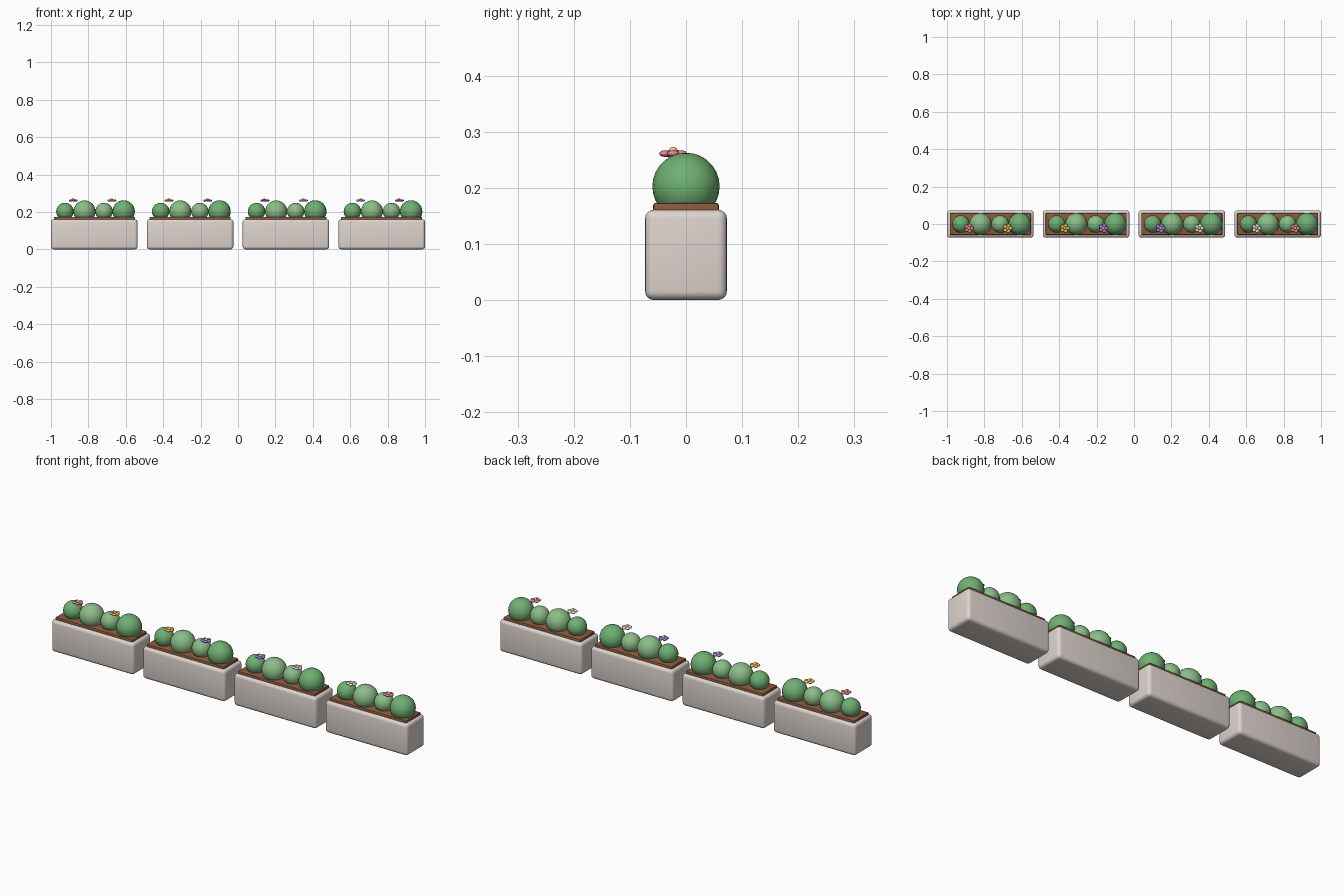
import bpy
import math

if "Cube" in bpy.data.objects:
    bpy.data.objects.remove(bpy.data.objects["Cube"])


def mat(name, r, g, b):
    m = bpy.data.materials.new(name)
    m.diffuse_color = (r, g, b, 1)
    m.use_nodes = True
    m.node_tree.nodes["Principled BSDF"].inputs["Base Color"].default_value = m.diffuse_color
    return m


STONE = mat("stone", 0.73, 0.66, 0.62)
SOIL = mat("soil", 0.26, 0.10, 0.047)
GREEN = mat("green", 0.16, 0.43, 0.17)
LIGHT_GREEN = mat("light_green", 0.26, 0.51, 0.25)
HEART = mat("flower_heart", 0.87, 0.62, 0.16)
PETALS = [mat("pink", 0.79, 0.22, 0.32), mat("yellow", 0.87, 0.52, 0.10),
          mat("purple", 0.36, 0.22, 0.79), mat("white", 0.78, 0.76, 0.74)]


def rounded_box(name, x, z0, z1, hx, hy, bevel, segs, material):
    bpy.ops.mesh.primitive_cube_add(size=2, location=(x, 0, (z0 + z1) / 2))
    o = bpy.context.object
    o.name = name
    o.scale = (hx, hy, (z1 - z0) / 2)
    bpy.ops.object.transform_apply(location=False, rotation=False, scale=True)
    b = o.modifiers.new("bevel", 'BEVEL')
    b.width, b.segments = bevel, segs
    bpy.ops.object.modifier_apply(modifier="bevel")
    bpy.ops.object.shade_smooth_by_angle(angle=math.radians(40))
    o.data.materials.append(material)


def ball(name, loc, scale, segs, rings, material):
    bpy.ops.mesh.primitive_uv_sphere_add(segments=segs, ring_count=rings, radius=1, location=loc)
    o = bpy.context.object
    o.name = name
    o.scale = scale
    bpy.ops.object.shade_smooth()
    o.data.materials.append(material)


def flower(x, y, z, tag, material):
    for k in range(5):
        a = k * math.tau / 5
        ball(f"petal_{tag}_{k}", (x + 0.015 * math.cos(a), y + 0.015 * math.sin(a), z),
             (0.0105, 0.0105, 0.006), 12, 8, material)
    ball(f"flower_heart_{tag}", (x, y, z + 0.004), (0.008, 0.008, 0.008), 12, 8, HEART)


for i in range(4):
    cx = -0.7685 + i * 0.51233
    # Stone trough and raised soil
    rounded_box(f"planter_{i}", cx, 0, 0.161, 0.2315, 0.073, 0.016, 4, STONE)
    rounded_box(f"soil_{i}", cx, 0.143, 0.173, 0.2165, 0.0585, 0.004, 2, SOIL)
    # Round shrubs in a row
    for j, r in enumerate((0.0465, 0.059, 0.0465, 0.060)):
        m = LIGHT_GREEN if j in (1, 2) else GREEN
        ball(f"shrub_{i}_{j}", (cx - 0.157 + j * 0.1047, 0, 0.2025), (r, r, r), 20, 14, m)
    # Two blossoms over the front of the shrubs
    for j, dx in enumerate((-0.114, 0.093)):
        flower(cx + dx, -0.023, 0.261, f"{i}_{j}", PETALS[(i + j) % 4])
